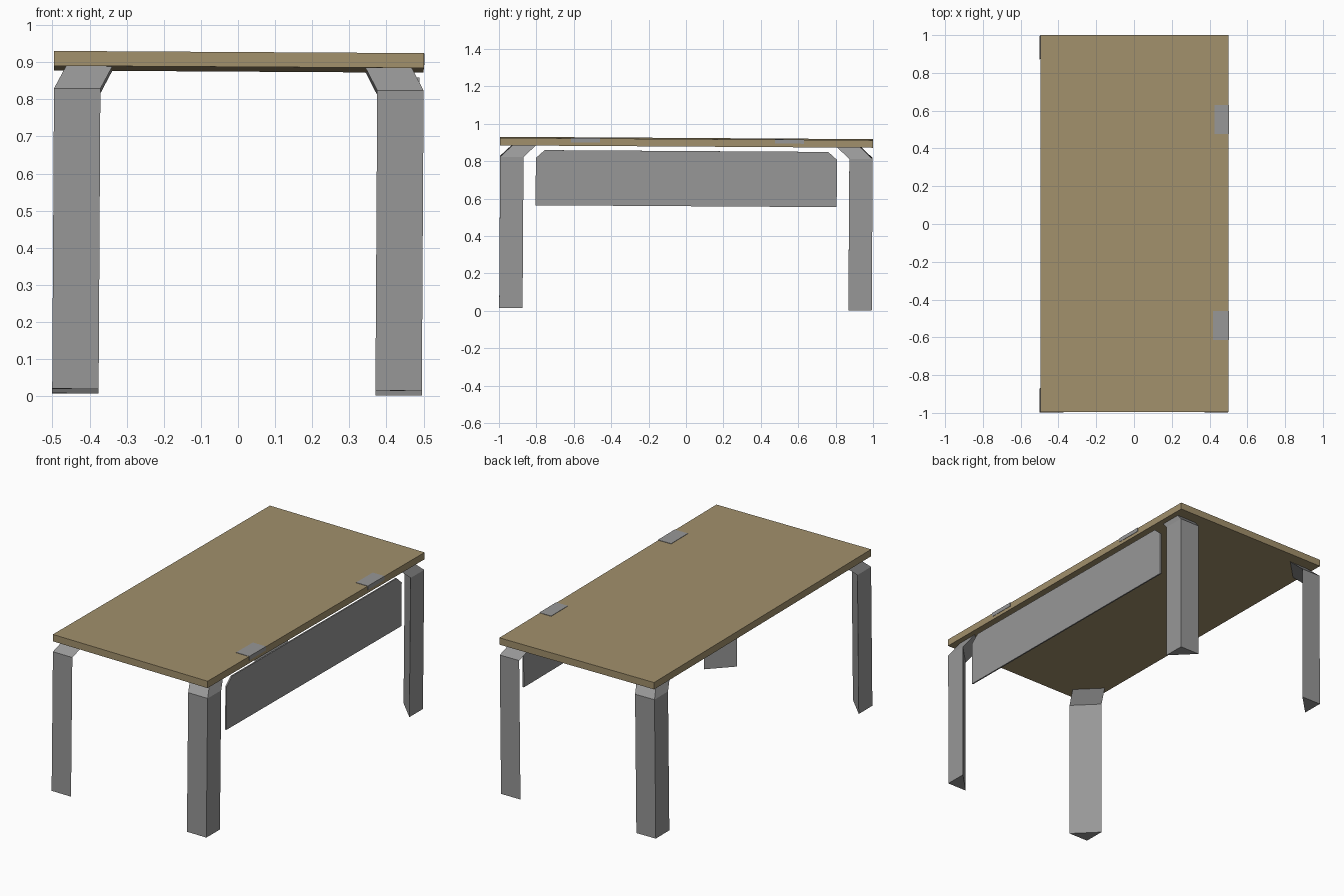
import bpy
import bmesh
from mathutils import Matrix, Vector

cube = bpy.data.objects.get("Cube")
if cube:
    bpy.data.objects.remove(cube)


def make_material(name, rgb):
    mat = bpy.data.materials.new(name)
    mat.use_nodes = True
    colour = (*rgb, 1)
    mat.diffuse_color = colour
    mat.node_tree.nodes["Principled BSDF"].inputs["Base Color"].default_value = colour
    return mat


wood = make_material("tan wood", (0.36, 0.28, 0.15))
metal = make_material("grey metal", (0.31, 0.31, 0.31))

# The whole desk leans very slightly
pivot = Vector((0, 0, 0.46))
lean = (Matrix.Translation(pivot) @ Matrix.Rotation(0.006, 4, "Y")
        @ Matrix.Rotation(-0.0064, 4, "X") @ Matrix.Translation(-pivot))


def loft(name, rings, mat):
    """Closed solid through rings of matching points."""
    bm = bmesh.new()
    loops = [[bm.verts.new(p) for p in ring] for ring in rings]
    for a, b in zip(loops, loops[1:]):
        for i in range(len(a)):
            j = (i + 1) % len(a)
            bm.faces.new((a[i], a[j], b[j], b[i]))
    bm.faces.new(loops[0][::-1])
    bm.faces.new(loops[-1])
    bmesh.ops.recalc_face_normals(bm, faces=bm.faces)
    bm.transform(lean)
    mesh = bpy.data.meshes.new(name)
    bm.to_mesh(mesh)
    bm.free()
    mesh.materials.append(mat)
    obj = bpy.data.objects.new(name, mesh)
    bpy.context.collection.objects.link(obj)
    return obj


def box(name, x0, x1, y0, y1, z0, z1, mat):
    corners = [(x0, y0), (x1, y0), (x1, y1), (x0, y1)]
    return loft(name, [[(x, y, z) for x, y in corners] for z in (z0, z1)], mat)


# Tabletop
TOP, UNDER = 0.921, 0.881
box("tabletop", -0.498, 0.498, -0.998, 0.998, UNDER, TOP, wood)

# Triangular corner legs whose heads bend inward under the top
WIDTH = 0.125
for sx, side in ((-1, "right"), (1, "left")):
    for sy, end in ((-1, "front"), (1, "back")):
        rings = []
        for z, dx, dy in ((0.011, 0, 0), (0.82, 0, 0), (UNDER, 0.032, 0.065)):
            x, y = 0.498 - dx, 0.996 - dy
            rings.append([(sx * x, sy * y, z),
                          (sx * (x - WIDTH), sy * y, z),
                          (sx * x, sy * (y - WIDTH), z)])
        loft(f"{end}_{side}_leg", rings, metal)

# Modesty panel with clipped upper corners
outline = [(-0.805, 0.562), (0.805, 0.562), (0.805, 0.815),
           (0.758, 0.857), (-0.758, 0.857), (-0.805, 0.815)]
loft("modesty_panel", [[(x, y, z) for y, z in outline] for x in (0.479, 0.487)], metal)

# Cable flaps let into the long edge
for name, y, inner in (("front_cable_flap", -0.54, 0.415), ("back_cable_flap", 0.55, 0.424)):
    box(name, inner, 0.5, y - 0.077, y + 0.077, TOP - 0.021, TOP + 0.002, metal)
